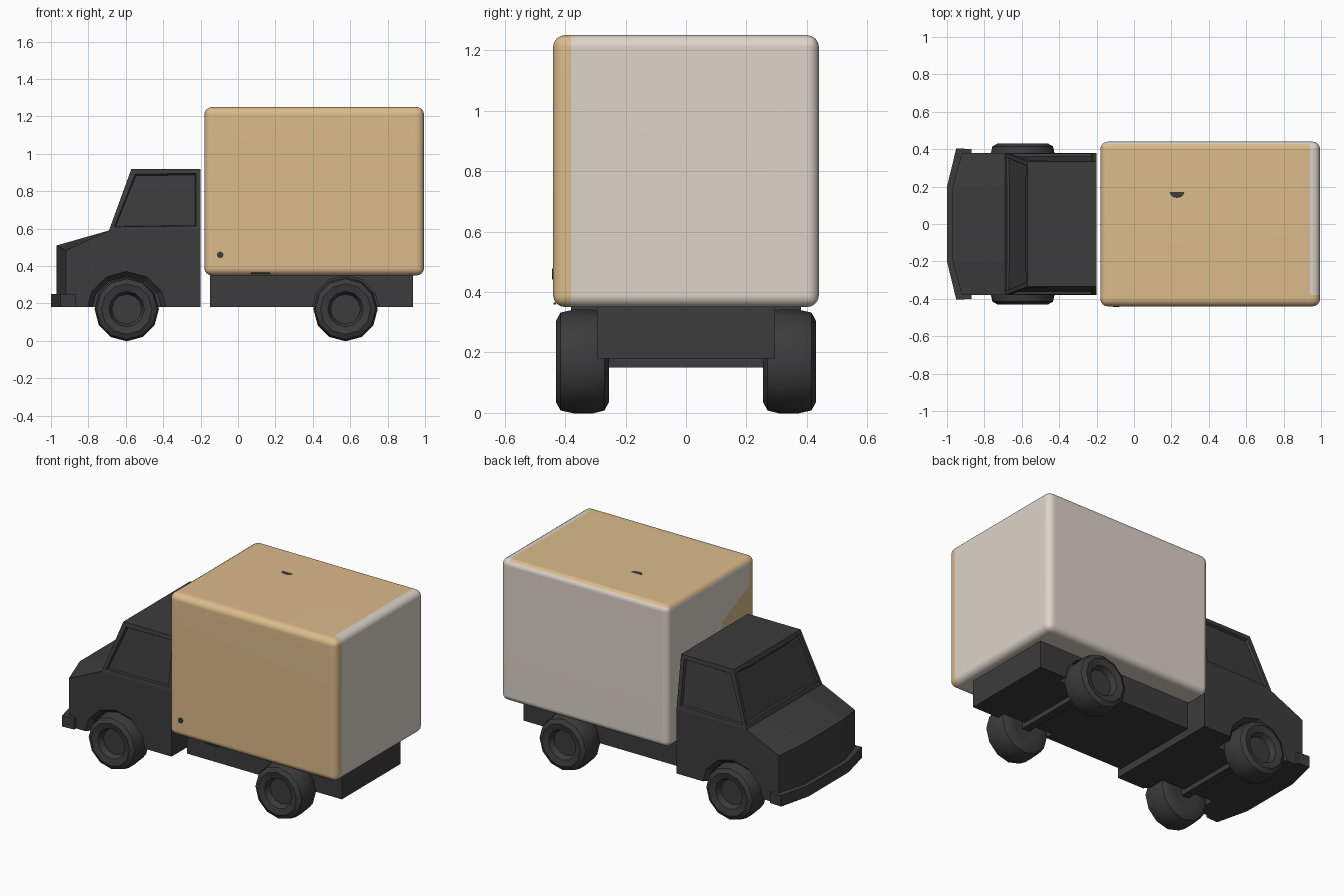
import bpy, bmesh, math
from mathutils import Vector, Matrix

cube = bpy.data.objects.get("Cube")
if cube:
    bpy.data.objects.remove(cube, do_unlink=True)


def material(name, rgb):
    m = bpy.data.materials.new(name)
    m.use_nodes = True
    m.diffuse_color = (*rgb, 1)
    bsdf = m.node_tree.nodes["Principled BSDF"]
    bsdf.inputs["Base Color"].default_value = (*rgb, 1)
    bsdf.inputs["Roughness"].default_value = 0.8
    return m


charcoal = material("charcoal", (0.045, 0.045, 0.045))
tan = material("tan", (0.71, 0.50, 0.26))
cream = material("cream", (0.72, 0.66, 0.585))


def finish(bm, name, mats, smooth=None):
    bmesh.ops.recalc_face_normals(bm, faces=bm.faces[:])
    mesh = bpy.data.meshes.new(name)
    bm.to_mesh(mesh)
    bm.free()
    ob = bpy.data.objects.new(name, mesh)
    bpy.context.collection.objects.link(ob)
    for m in mats:
        mesh.materials.append(m)
    bpy.ops.object.select_all(action='DESELECT')
    ob.select_set(True)
    bpy.context.view_layer.objects.active = ob
    if smooth:
        bpy.ops.object.shade_smooth_by_angle(angle=math.radians(smooth))
    return ob


def block(bm, lo, hi):
    lo, hi = Vector(lo), Vector(hi)
    mat = Matrix.Translation((lo + hi) / 2) @ Matrix.Diagonal((*(hi - lo), 1))
    bmesh.ops.create_cube(bm, size=1, matrix=mat)


def lathe(name, profile, centre, side, steps, smooth=None):
    """Spin (radius, y) points about a sideways axle."""
    bm = bmesh.new()
    vs = [bm.verts.new((r, y * side, 0)) for r, y in profile]
    es = [bm.edges.new(pair) for pair in zip(vs, vs[1:])]
    bmesh.ops.spin(bm, geom=vs + es, cent=(0, 0, 0), axis=(0, 1, 0),
                   angle=math.tau, steps=steps)
    bmesh.ops.remove_doubles(bm, verts=bm.verts[:], dist=0.0005)
    bmesh.ops.translate(bm, verts=bm.verts[:], vec=(centre[0], 0, centre[1]))
    return finish(bm, name, [charcoal], smooth)


def cut(target, cutter):
    bpy.ops.object.select_all(action='DESELECT')
    target.select_set(True)
    bpy.context.view_layer.objects.active = target
    mod = target.modifiers.new("wheel_well", 'BOOLEAN')
    mod.operation, mod.solver, mod.object = 'DIFFERENCE', 'EXACT', cutter
    bpy.ops.object.modifier_apply(modifier=mod.name)
    bpy.data.objects.remove(cutter, do_unlink=True)


# Cab: side profile lofted over four stations, with a bowed nose
bm = bmesh.new()
rows = []
for y in (-0.38, -0.2, 0.2, 0.38):
    outer = abs(y) > 0.3
    nose, nose_z = (-0.92, 0.485) if outer else (-0.97, 0.51)
    top_y = y * 0.88
    rows.append([bm.verts.new(p) for p in (
        (nose, y, 0.18), (nose, y, nose_z), (-0.69, y, 0.59),
        (-0.57, top_y, 0.92), (-0.2, top_y, 0.92),
        (-0.2, y, 0.59), (-0.2, y, 0.18))])
windshield = []
for a, b in zip(rows, rows[1:]):
    for i in range(len(a)):
        j = (i + 1) % len(a)
        f = bm.faces.new((a[i], a[j], b[j], b[i]))
        if i == 2:
            windshield.append(f)
windows = []
for r in (rows[0], rows[-1]):
    bm.faces.new((r[0], r[1], r[2], r[5], r[6]))
    windows.append(bm.faces.new((r[2], r[3], r[4], r[5])))
bmesh.ops.recalc_face_normals(bm, faces=bm.faces[:])
# Sunken side windows and windshield
bmesh.ops.inset_region(bm, faces=windshield, thickness=0.03)
bmesh.ops.inset_region(bm, faces=windshield, thickness=0.008, depth=-0.012)
bmesh.ops.inset_individual(bm, faces=windows, thickness=0.035)
bmesh.ops.inset_individual(bm, faces=windows, thickness=0.008, depth=-0.015)
cab = finish(bm, "cab", [charcoal])

# Chassis behind the cab
bm = bmesh.new()
block(bm, (-0.15, -0.295, 0.18), (0.935, 0.295, 0.365))
chassis = finish(bm, "chassis", [charcoal])

# Wheel wells with a chamfered lip, then the wheels
front_x, rear_x = -0.595, 0.575
for side, label in ((1, "left"), (-1, "right")):
    cut(cab, lathe("front_well", [(0, 0.24), (0.19, 0.24), (0.19, 0.35),
                                  (0.225, 0.39), (0, 0.39)],
                   (front_x, 0.155), side, 12))
    cut(chassis, lathe("rear_well", [(0, 0.24), (0.18, 0.24), (0.18, 0.4), (0, 0.4)],
                       (rear_x, 0.17), side, 12))
    for x, end in ((front_x, "front"), (rear_x, "rear")):
        lathe(f"{end}_{label}_wheel",
              [(0, 0.385), (0.08, 0.385), (0.095, 0.42), (0.135, 0.43),
               (0.162, 0.415), (0.172, 0.37), (0.172, 0.31),
               (0.162, 0.27), (0.135, 0.255), (0.08, 0.262), (0, 0.262)],
              (x, 0.17), side, 12, 40)

# Axles
bm = bmesh.new()
for x in (front_x, rear_x):
    block(bm, (x - 0.025, -0.28, 0.15), (x + 0.025, 0.28, 0.2))
finish(bm, "axles", [charcoal])

# Bowed front bumper
bm = bmesh.new()
outline = [(-0.87, -0.4), (-0.95, -0.405), (-1, -0.2)]
outline += [(x, -y) for x, y in reversed(outline)]
base = bm.faces.new([bm.verts.new((x, y, 0.18)) for x, y in outline])
ext = bmesh.ops.extrude_face_region(bm, geom=[base])
bmesh.ops.translate(bm, vec=(0, 0, 0.07),
                    verts=[v for v in ext["geom"] if isinstance(v, bmesh.types.BMVert)])
finish(bm, "front_bumper", [charcoal])

# Soft-edged cargo box, split along its colour borders
bm = bmesh.new()
block(bm, (-0.18, -0.44, 0.35), (0.995, 0.44, 1.25))
bmesh.ops.bevel(bm, geom=bm.edges[:], offset=0.04, segments=4, profile=0.5,
                affect='EDGES')
borders = [((0.94, 0, 0), (1, 0, 0)), ((0, -0.38, 0), (0, 1, 0)),
           ((0, -0.1, 0), (0, 1, 0)), ((0, -0.1, 0.95), (0, 0.47, 1))]
for co, no in borders:
    bmesh.ops.bisect_plane(bm, geom=bm.verts[:] + bm.edges[:] + bm.faces[:],
                           plane_co=co, plane_no=no)
bm.normal_update()
for f in bm.faces:
    c = f.calc_center_median()
    on_side = c.y < -0.38 and c.z > 0.355
    on_roof = c.z > 1.23 and c.x < 0.94 and c.y < 0.425
    on_nose = f.normal.x < -0.5 and c.y < -0.1 and c.z < 0.95 - 0.47 * (c.y + 0.1)
    f.material_index = 0 if on_side or on_roof or on_nose else 1
box = finish(bm, "cargo_box", [tan, cream], 60)
box.modifiers.new("even_shading", 'WEIGHTED_NORMAL').keep_sharp = True

# Small dark marks on the box
bm = bmesh.new()
block(bm, (0.07, -0.438, 0.358), (0.17, -0.43, 0.366))
spot = Matrix.Translation((-0.095, -0.44, 0.46)) @ Matrix.Rotation(math.pi / 2, 4, 'X')
bmesh.ops.create_cone(bm, cap_ends=True, segments=8, radius1=0.018, radius2=0.018,
                      depth=0.006, matrix=spot)
half = [bm.verts.new((0.23 + 0.04 * math.cos(a), 0.172 - 0.033 * math.sin(a), 1.253))
        for a in (math.pi * i / 6 for i in range(7))]
bm.faces.new(half)
finish(bm, "dark_marks", [charcoal])
